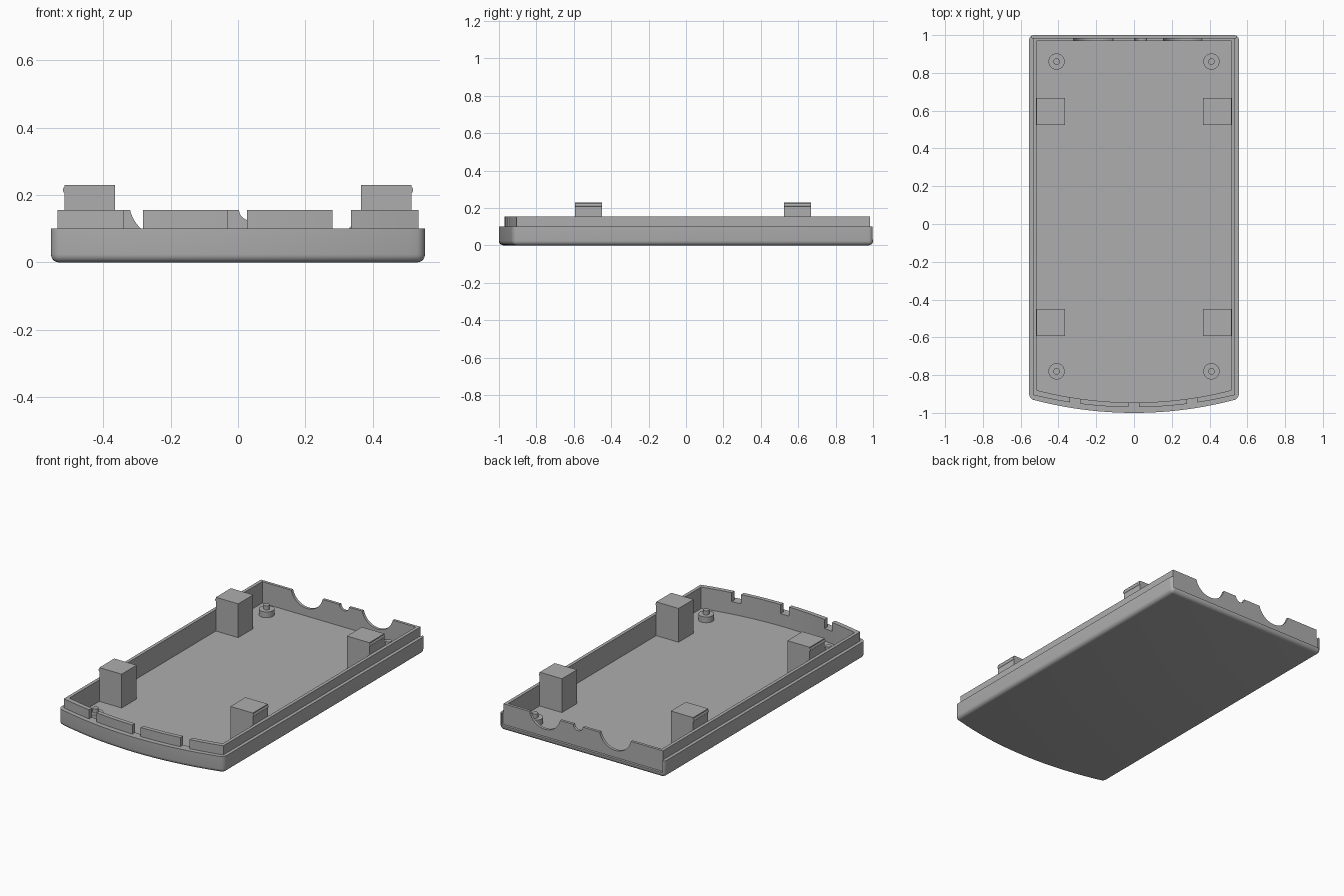
import bpy, bmesh, math
from mathutils import Matrix, Vector

if "Cube" in bpy.data.objects:
    bpy.data.objects.remove(bpy.data.objects["Cube"], do_unlink=True)

grey = bpy.data.materials.new("plain grey plastic")
grey.use_nodes = True
grey.diffuse_color = (0.42, 0.42, 0.42, 1)
grey.node_tree.nodes["Principled BSDF"].inputs["Base Color"].default_value = grey.diffuse_color

FLOOR, LEDGE, RIM = 0.025, 0.1, 0.155


def finish(bm, name, helper=False):
    bmesh.ops.recalc_face_normals(bm, faces=bm.faces)
    mesh = bpy.data.meshes.new(name)
    bm.to_mesh(mesh)
    bm.free()
    mesh.materials.append(grey)
    obj = bpy.data.objects.new(name, mesh)
    bpy.context.collection.objects.link(obj)
    obj.hide_render = helper
    return obj


def box(bm, low, high):
    low, high = Vector(low), Vector(high)
    size = high - low
    matrix = Matrix.Translation((low + high) / 2) @ Matrix.Diagonal((*size, 1))
    bmesh.ops.create_cube(bm, size=1, matrix=matrix)


def cylinder(bm, radius, height, matrix, sides=48):
    bmesh.ops.create_cone(bm, cap_ends=True, segments=sides, radius1=radius,
                          radius2=radius, depth=height, matrix=matrix)


def slab(half, back, corner, front, low, high, steps=24):
    """Prism with a straight back and a bowed front."""
    bm = bmesh.new()
    sag = corner - front
    radius = (half ** 2 + sag ** 2) / (2 * sag)
    swing = math.asin(half / radius)
    points = [(half, back), (-half, back)]
    for i in range(steps + 1):
        a = swing * (2 * i / steps - 1)
        points.append((radius * math.sin(a), front + radius * (1 - math.cos(a))))
    face = bm.faces.new([bm.verts.new((x, y, low)) for x, y in points])
    grown = bmesh.ops.extrude_face_region(bm, geom=[face])["geom"]
    bmesh.ops.translate(bm, vec=(0, 0, high - low),
                        verts=[v for v in grown if isinstance(v, bmesh.types.BMVert)])
    bmesh.ops.recalc_face_normals(bm, faces=bm.faces)
    return bm


def combine(target, other, operation):
    mod = target.modifiers.new(other.name, 'BOOLEAN')
    mod.object = other
    mod.operation = operation
    mod.solver = 'EXACT'
    bpy.context.view_layer.objects.active = target
    bpy.ops.object.modifier_apply(modifier=mod.name)
    bpy.data.objects.remove(other, do_unlink=True)


def smooth(obj):
    bpy.ops.object.select_all(action='DESELECT')
    obj.select_set(True)
    bpy.context.view_layer.objects.active = obj
    bpy.ops.object.shade_smooth_by_angle(angle=math.radians(30))


# Tray body with rounded bottom and corners
bm = slab(0.555, 1.0, -0.925, -1.0, 0, LEDGE)
round_edges = []
for e in bm.edges:
    a, b = (v.co for v in e.verts)
    bottom = max(a.z, b.z) < 0.001
    upright = abs(a.z - b.z) > 0.05 and abs(a.x) > 0.55
    if bottom or upright:
        round_edges.append(e)
bmesh.ops.bevel(bm, geom=round_edges, offset=0.024, segments=5, profile=0.5, affect='EDGES')
tray = finish(bm, "tray_shell")

# Raised inner rim, then the hollow
combine(tray, finish(slab(0.535, 0.99, -0.905, -0.97, 0.05, RIM), "rim", True), 'UNION')
combine(tray, finish(slab(0.515, 0.968, -0.88, -0.945, FLOOR, 0.3), "hollow", True), 'DIFFERENCE')

# Recessed back panel
bm = bmesh.new()
box(bm, (-0.54, 0.985, 0.03), (0.54, 1.1, 0.3))
combine(tray, finish(bm, "back_recess", True), 'DIFFERENCE')

# Round cable openings in the back wall
turn = Matrix.Rotation(math.pi / 2, 4, 'X')
for x, z, r in ((-0.215, 0.18, 0.108), (0.035, 0.157, 0.032), (0.258, 0.18, 0.106)):
    bm = bmesh.new()
    cylinder(bm, r, 0.2, Matrix.Translation((x, 0.98, z)) @ turn, 64)
    combine(tray, finish(bm, "cable_opening", True), 'DIFFERENCE')

# Slots in the front rim
for x in (-0.31, -0.002, 0.308):
    bm = bmesh.new()
    box(bm, (x - 0.028, -1.1, LEDGE), (x + 0.028, -0.85, 0.3))
    combine(tray, finish(bm, "front_slot", True), 'DIFFERENCE')
smooth(tray)

# Snap clips and screw bosses, mirrored left and right
for side, label in ((1, "left"), (-1, "right")):
    for y, end in ((-0.522, "front"), (0.595, "back")):
        bm = bmesh.new()
        xs = sorted((side * 0.365, side * 0.515))
        box(bm, (xs[0], y - 0.072, FLOOR - 0.005), (xs[1], y + 0.072, 0.23))
        cylinder(bm, 0.01, 0.144, Matrix.Translation((side * 0.51, y, 0.215)) @ turn, 16)
        smooth(finish(bm, f"{end}_{label}_clip"))
    for y, end in ((-0.78, "front"), (0.86, "back")):
        bm = bmesh.new()
        for radius, top in ((0.043, 0.06), (0.017, 0.085)):
            low = FLOOR - 0.005
            place = Matrix.Translation((side * 0.41, y, (low + top) / 2))
            cylinder(bm, radius, top - low, place, 32)
        smooth(finish(bm, f"{end}_{label}_boss"))
